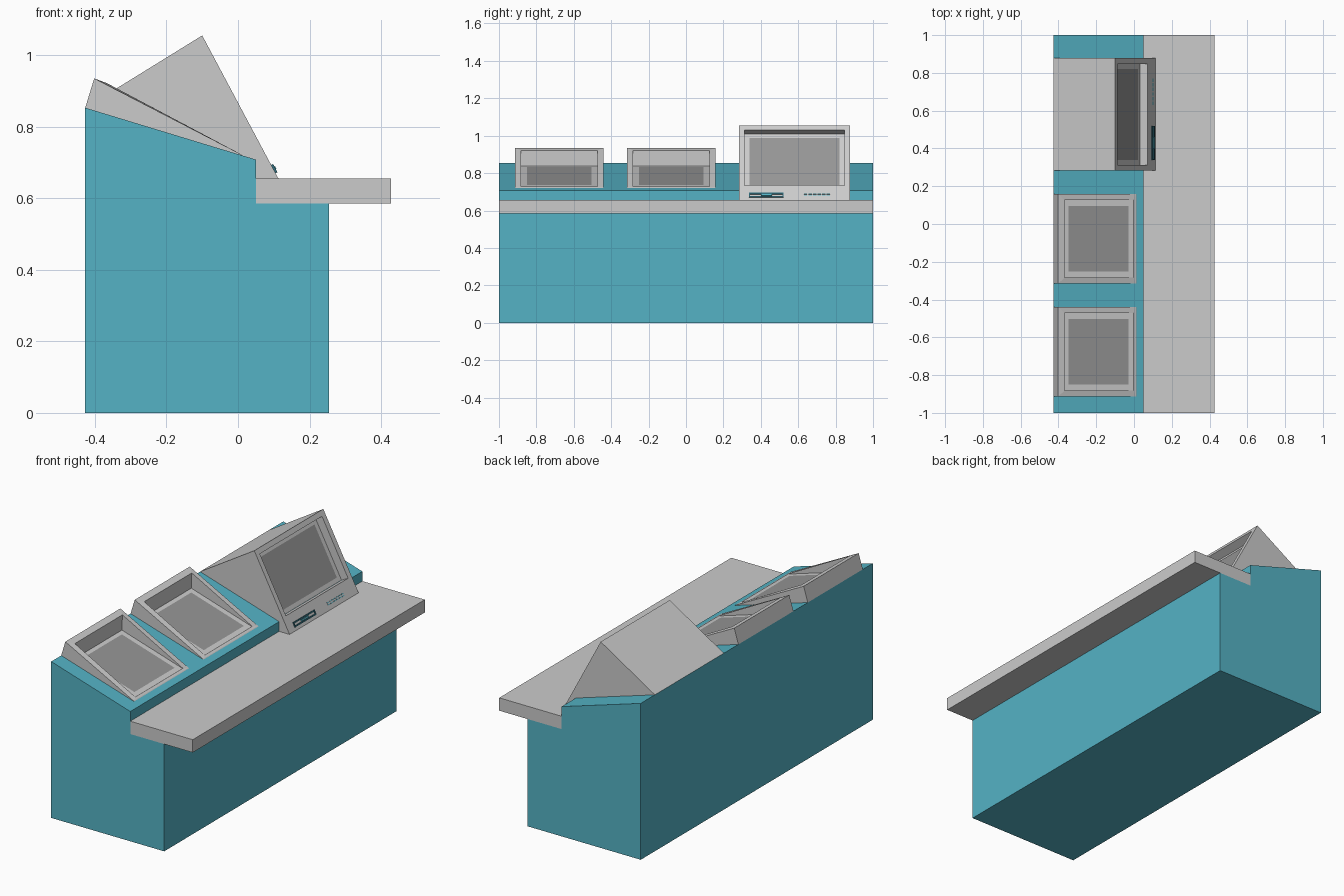
import bpy, bmesh
from mathutils import Vector

if "Cube" in bpy.data.objects:
    bpy.data.objects.remove(bpy.data.objects["Cube"])


def material(name, rgb):
    m = bpy.data.materials.new(name)
    m.diffuse_color = (*rgb, 1)
    m.use_nodes = True
    m.node_tree.nodes["Principled BSDF"].inputs["Base Color"].default_value = m.diffuse_color
    return m


TEAL = material("teal", (0.09, 0.45, 0.56))
DARK_TEAL = material("dark_teal", (0.03, 0.15, 0.2))
DARK = material("dark_grey", (0.3, 0.3, 0.3))


def finish(bm, name, mat=None):
    me = bpy.data.meshes.new(name)
    bm.to_mesh(me)
    bm.free()
    ob = bpy.data.objects.new(name, me)
    bpy.context.collection.objects.link(ob)
    if mat:
        me.materials.append(mat)
    return ob


def prism(name, profile, y0, y1, mat=None, open_side=None):
    """Extrude a clockwise x-z profile along y; one side may stay open."""
    bm = bmesh.new()
    a = [bm.verts.new((x, y0, z)) for x, z in profile]
    b = [bm.verts.new((x, y1, z)) for x, z in profile]
    n = len(profile)
    bm.faces.new(a[::-1])
    bm.faces.new(b)
    for i in range(n):
        j = (i + 1) % n
        if i != open_side:
            bm.faces.new((a[i], a[j], b[j], b[i]))
    bmesh.ops.recalc_face_normals(bm, faces=bm.faces)
    return finish(bm, name, mat)


def loft(name, loops, mat=None):
    """Join counter-clockwise loops in order, closing the last one."""
    bm = bmesh.new()
    rings = [[bm.verts.new(p) for p in loop] for loop in loops]
    for r, s in zip(rings, rings[1:]):
        for i in range(4):
            j = (i + 1) % 4
            bm.faces.new((r[i], r[j], s[j], s[i]))
    bm.faces.new(rings[-1])
    return finish(bm, name, mat)


def rect(low, high, y0, y1):
    """Tilted rectangle from a low x-z edge to a high x-z edge."""
    return [(low[0], y0, low[1]), (low[0], y1, low[1]),
            (high[0], y1, high[1]), (high[0], y0, high[1])]


# Cabinet and worktop
prism("cabinet", [(-.427, 0), (-.427, .853), (.05, .708), (.05, .585),
                  (.255, .585), (.255, 0)], -1, 1, TEAL)
prism("worktop", [(.05, .585), (.05, .655), (.427, .655), (.427, .585)], -1, 1)

# Two low hooded displays lying on the sloped top
for k, yc in enumerate((-.677, -.079)):
    o, i, s = .237, .205, .173
    loft(f"display_hood_{k}", [
        rect((.015, .717), (-.427, .853), yc - o, yc + o),
        rect((.01, .722), (-.402, .935), yc - o, yc + o),
        rect((-.002, .728), (-.367, .922), yc - i, yc + i),
        rect((-.006, .727), (-.37, .838), yc - i, yc + i)])
    loft(f"display_screen_{k}", [
        rect((-.03, .7355), (-.348, .8325), yc - s, yc + s)], DARK)

# Large upright monitor: wedge body with recessed front
Y0, Y1 = .283, .878
foot, peak = Vector((.113, .655)), Vector((-.1, 1.055))
up = (peak - foot).normalized()
out = Vector((up.y, -up.x))


def on_front(t, d=0):
    return foot + up * t + out * d


prism("monitor_body", [(-.427, .853), peak, foot, (.05, .655)], Y0, Y1,
      open_side=1)
loft("monitor_surround", [
    rect(foot, peak, Y0, Y1),
    rect(on_front(.09), on_front(.425), .312, .848),
    rect(on_front(.09, -.045), on_front(.425, -.045), .312, .848)])
loft("monitor_screen", [
    rect(on_front(.114, -.043), on_front(.401, -.043), .339, .821)], DARK)


def front_bar(name, y0, y1, t0, t1, depth, mat):
    """Small raised bar on the monitor's lower panel."""
    prism(name, [on_front(t0, -.003), on_front(t1, -.003),
                 on_front(t1, depth), on_front(t0, depth)], y0, y1, mat)


# Drive slot outline and indicator rows
front_bar("slot_top", .338, .52, .036, .043, .006, DARK_TEAL)
front_bar("slot_bottom", .338, .52, .017, .024, .006, DARK_TEAL)
for k, y in enumerate((.338, .515)):
    front_bar(f"slot_end_{k}", y, y + .005, .024, .036, .006, DARK_TEAL)
front_bar("slot_lever", .40, .46, .026, .034, .008, TEAL)
for k in range(6):
    y = .63 + k * .0245
    for r, t in enumerate((.025, .036)):
        front_bar(f"indicator_{k}_{r}", y, y + .018, t, t + .004, .002, TEAL)
